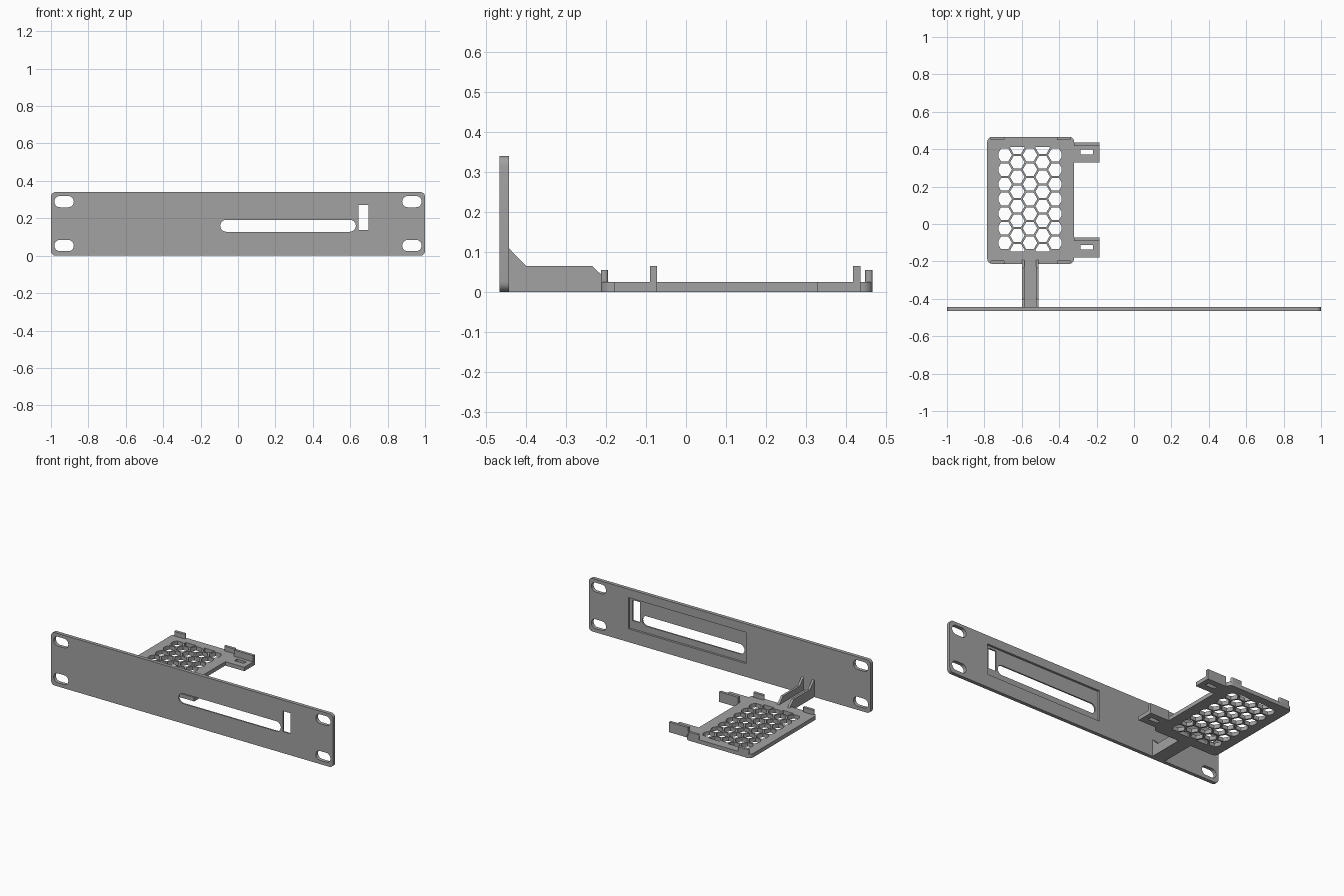
import bpy, bmesh, math
from mathutils import Vector

if "Cube" in bpy.data.objects:
    bpy.data.objects.remove(bpy.data.objects["Cube"])

GREY = (0.36, 0.36, 0.36, 1)
mat = bpy.data.materials.new("plain grey")
mat.use_nodes = True
mat.diffuse_color = GREY
mat.node_tree.nodes["Principled BSDF"].inputs["Base Color"].default_value = GREY
parts = []


def rect(x0, x1, y0, y1, r=0.0, steps=6):
    """Rectangle outline, optionally with rounded corners."""
    if not r:
        return [(x0, y0), (x1, y0), (x1, y1), (x0, y1)]
    centres = [(x1 - r, y1 - r), (x0 + r, y1 - r), (x0 + r, y0 + r), (x1 - r, y0 + r)]
    pts = []
    for q, (cx, cy) in enumerate(centres):
        for i in range(steps + 1):
            a = math.pi / 2 * (q + i / steps)
            pts.append((cx + r * math.cos(a), cy + r * math.sin(a)))
    return pts


def prism(name, outlines, lo, hi, axis="z", clip=None):
    """Extrude flat outlines along an axis, first trimmed to a clip rectangle."""
    bm = bmesh.new()
    for pts in outlines:
        bm.faces.new([bm.verts.new((u, v, lo)) for u, v in pts])
    if clip:
        x0, x1, y0, y1 = clip
        for co, no in (((x0, 0, lo), (-1, 0, 0)), ((x1, 0, lo), (1, 0, 0)),
                       ((0, y0, lo), (0, -1, 0)), ((0, y1, lo), (0, 1, 0))):
            geom = bm.verts[:] + bm.edges[:] + bm.faces[:]
            bmesh.ops.bisect_plane(bm, geom=geom, plane_co=co, plane_no=no, clear_outer=True)
    ext = bmesh.ops.extrude_face_region(bm, geom=bm.faces[:], use_keep_orig=True)
    for v in ext["geom"]:
        if isinstance(v, bmesh.types.BMVert):
            v.co.z = hi
    for v in bm.verts:
        a, b, c = v.co
        v.co = Vector({"z": (a, b, c), "y": (a, c, b), "x": (c, a, b)}[axis])
    bmesh.ops.recalc_face_normals(bm, faces=bm.faces[:])
    mesh = bpy.data.meshes.new(name)
    bm.to_mesh(mesh)
    bm.free()
    mesh.materials.append(mat)
    ob = bpy.data.objects.new(name, mesh)
    bpy.context.scene.collection.objects.link(ob)
    parts.append(ob)
    return ob


def cut(ob, cutter):
    """Subtract the cutter and discard it."""
    mod = ob.modifiers.new("cut", "BOOLEAN")
    mod.operation, mod.solver, mod.object = "DIFFERENCE", "EXACT", cutter
    bpy.context.view_layer.update()
    deps = bpy.context.evaluated_depsgraph_get()
    mesh = bpy.data.meshes.new_from_object(ob.evaluated_get(deps))
    ob.modifiers.clear()
    ob.data = mesh
    parts.remove(cutter)
    bpy.data.objects.remove(cutter)


# Front panel with mounting slots, long opening, small window and rear recess
FRONT, BACK = -0.466, -0.443
panel = prism("front_panel", [rect(-1, 1, 0, 0.34, 0.025)], FRONT, BACK, "y")
cut(panel, prism("recess_cutter", [rect(-0.115, 0.72, 0.085, 0.285)], BACK - 0.014, BACK + 0.05, "y"))
slots = [rect(x - 0.052, x + 0.052, z - 0.03, z + 0.03, 0.0295)
         for x in (-0.93, 0.93) for z in (0.054, 0.289)]
slots.append(rect(-0.095, 0.63, 0.128, 0.192, 0.0315))
slots.append(rect(0.645, 0.698, 0.138, 0.27))
cut(panel, prism("slot_cutter", slots, FRONT - 0.05, BACK + 0.05, "y"))

# Tray with a honeycomb grille
T = 0.025
X0, X1, Y0, Y1 = -0.785, -0.32, -0.213, 0.466
tray = prism("tray", [rect(X0, X1, Y0, Y1, 0.028)], 0, T)
PITCH, R = 0.0783, 0.039
hexes = []
for col in range(5):
    odd = col % 2
    cx = -0.556 + (col - 2) * PITCH * math.sqrt(3) / 2
    for row in range(7 + odd):
        cy = 0.134 + (row - 3 - odd / 2) * PITCH
        hexes.append([(cx + R * math.cos(k * math.pi / 3), cy + R * math.sin(k * math.pi / 3))
                      for k in range(6)])
cut(tray, prism("grille_cutter", hexes, -0.05, T + 0.05, clip=(-0.725, -0.387, -0.146, 0.413)))

# Retaining tabs on the front and rear tray edges
for side, y in (("front", Y0), ("rear", Y1 - 0.018)):
    for hand, x in (("right", -0.767), ("left", -0.413)):
        prism(f"{side}_{hand}_tab", [rect(x, x + 0.075, y, y + 0.018, 0.007)], T, 0.055)

# Side ears, each with a tie slot and an upright lip
for side, y in (("front", -0.18), ("rear", 0.328)):
    ear = prism(f"{side}_ear", [rect(X1, -0.185, y, y + 0.108)], 0, T)
    cut(ear, prism("tie_cutter", [rect(-0.285, -0.22, y + 0.043, y + 0.069)], -0.05, T + 0.05))
    prism(f"{side}_ear_lip", [rect(X1, -0.185, y + 0.09, y + 0.108)], T, 0.065)

# Arm joining the tray to the panel, with two gusset walls
prism("arm_floor", [rect(-0.6, -0.51, BACK, Y0)], 0, T)
profile = [(BACK, T), (-0.193, T), (-0.235, 0.065), (-0.4, 0.065), (BACK, 0.109)]
for hand, x in (("right", -0.6), ("left", -0.525)):
    prism(f"{hand}_gusset", [profile], x, x + 0.015, "x")

# Smooth the rounded corners while keeping edges sharp
bpy.ops.object.select_all(action="DESELECT")
for ob in parts:
    ob.select_set(True)
bpy.context.view_layer.objects.active = panel
bpy.ops.object.shade_smooth_by_angle(angle=math.radians(30))
